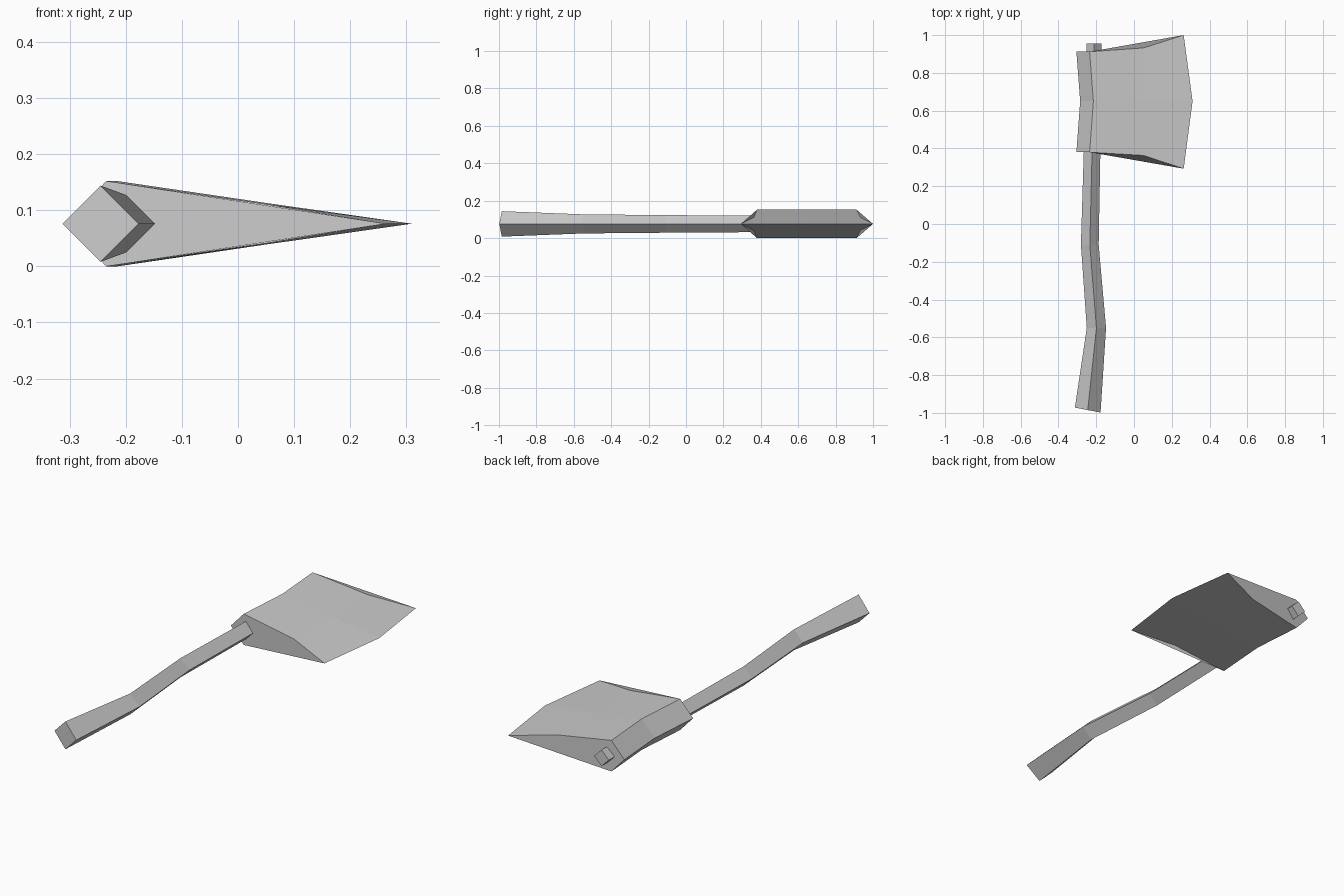
import bpy
import bmesh

cube = bpy.data.objects.get("Cube")
if cube:
    bpy.data.objects.remove(cube, do_unlink=True)

MID = 0.076  # height of the symmetry plane

grey = bpy.data.materials.new("plain grey")
grey.use_nodes = True
colour = (0.6, 0.6, 0.6, 1)
grey.diffuse_color = colour
grey.node_tree.nodes["Principled BSDF"].inputs["Base Color"].default_value = colour


def loft(name, sections):
    """Join closed cross-sections with quads and cap both ends."""
    bm = bmesh.new()
    rings = [[bm.verts.new(p) for p in s] for s in sections]
    n = len(rings[0])
    for a, b in zip(rings, rings[1:]):
        for i in range(n):
            j = (i + 1) % n
            bm.faces.new((a[i], a[j], b[j], b[i]))
    bm.faces.new(rings[0])
    bm.faces.new(rings[-1])
    bmesh.ops.recalc_face_normals(bm, faces=bm.faces[:])
    mesh = bpy.data.meshes.new(name)
    bm.to_mesh(mesh)
    bm.free()
    mesh.materials.append(grey)
    obj = bpy.data.objects.new(name, mesh)
    bpy.context.collection.objects.link(obj)
    return obj


# Curved haft with a diamond section: x centre, y, half size, end slant
haft = [
    (-0.245, -0.985, 0.068, 0.013),
    (-0.199, -0.55, 0.051, 0),
    (-0.234, -0.11, 0.047, 0),
    (-0.222, 0.38, 0.044, 0),
    (-0.211, 0.955, 0.040, 0),
]
loft("handle", [
    [(x - r, y + s, MID), (x, y, MID + r), (x + r, y - s, MID), (x, y, MID - r)]
    for x, y, r, s in haft
])


# Wedge-shaped head: pointed back, thick ridge, flared cutting edge
def head_section(shift, y_back, y_mid, y_edge, x_edge, t_mid):
    back, ridge, mid = -0.305 + shift, -0.235 + shift, 0.05
    t = 0.076
    return [
        (back, y_back, MID),
        (ridge, y_back, MID + t),
        (mid, y_mid, MID + t_mid),
        (x_edge, y_edge, MID),
        (mid, y_mid, MID - t_mid),
        (ridge, y_back, MID - t),
    ]


loft("axe_head", [
    head_section(0, 0.38, 0.363, 0.293, 0.263, 0.035),
    head_section(0.02, 0.65, 0.65, 0.65, 0.31, 0.037),
    head_section(0, 0.912, 0.932, 1.0, 0.263, 0.035),
])
